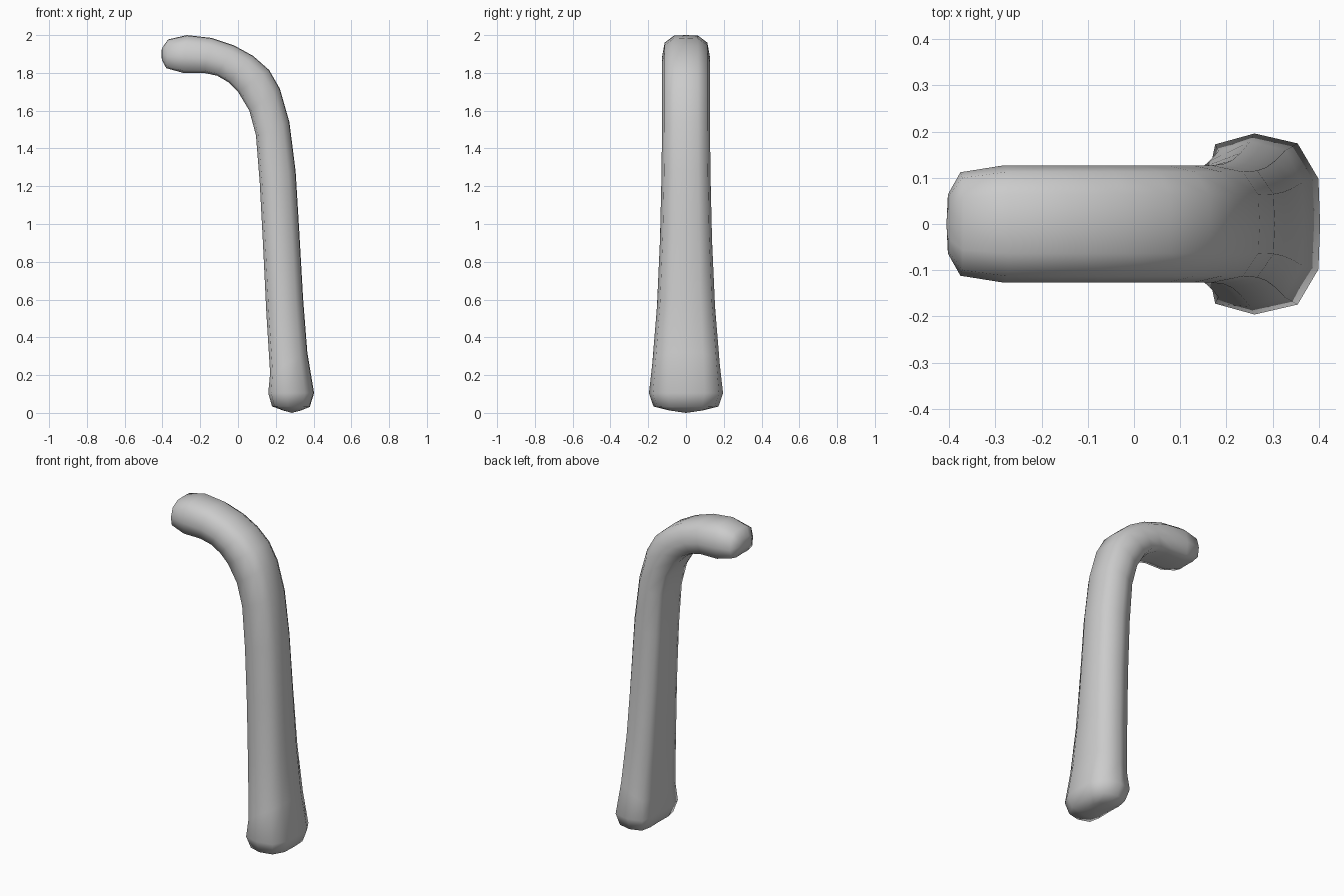
import bpy, bmesh
from mathutils import Vector

# Stations along the bent bar: outer x, z, inner x, z, half width in y
STATIONS = [
    (0.33, 0.012, 0.235, 0.014, 0.09),
    (0.38, 0.032, 0.18, 0.035, 0.172),
    (0.403, 0.105, 0.16, 0.105, 0.196),
    (0.367, 0.32, 0.17, 0.21, 0.179),
    (0.345, 0.60, 0.15, 0.53, 0.154),
    (0.325, 0.95, 0.133, 0.88, 0.138),
    (0.305, 1.28, 0.115, 1.22, 0.130),
    (0.272, 1.54, 0.095, 1.47, 0.127),
    (0.222, 1.715, 0.06, 1.60, 0.127),
    (0.165, 1.815, 0.0, 1.70, 0.127),
    (0.08, 1.89, -0.05, 1.75, 0.127),
    (-0.02, 1.945, -0.11, 1.785, 0.127),
    (-0.14, 1.985, -0.18, 1.80, 0.127),
    (-0.27, 2.0, -0.29, 1.80, 0.127),
    (-0.37, 1.977, -0.38, 1.825, 0.112),
    (-0.403, 1.93, -0.403, 1.87, 0.064),
]
# Half cross-section: across the thickness (-1 inner, 1 outer), across the width
HALF = [(1, 0), (0.97, 0.5), (0.6, 0.89), (-0.17, 1), (-0.87, 0.88), (-1, 0.5), (-0.98, 0)]
SECTION = HALF + [(u, -v) for u, v in reversed(HALF[1:-1])]

bm = bmesh.new()
rings = []
for ox, oz, ix, iz, w in STATIONS:
    outer, inner = Vector((ox, 0, oz)), Vector((ix, 0, iz))
    mid, half = (outer + inner) / 2, (outer - inner) / 2
    rings.append([bm.verts.new(mid + half * u + Vector((0, w * v, 0))) for u, v in SECTION])

# Skin between neighbouring rings
n = len(SECTION)
for a, b in zip(rings, rings[1:]):
    for i in range(n):
        j = (i + 1) % n
        bm.faces.new((a[i], a[j], b[j], b[i]))

# Rounded foot and tip caps
for ring, centre in ((rings[0], (0.285, 0, 0.0)), (rings[-1], (-0.406, 0, 1.9))):
    c = bm.verts.new(centre)
    for i in range(n):
        bm.faces.new((ring[i], ring[(i + 1) % n], c))

bmesh.ops.recalc_face_normals(bm, faces=bm.faces)
for f in bm.faces:
    f.smooth = True
mesh = bpy.data.meshes.new("bent_handle")
bm.to_mesh(mesh)
bm.free()
bpy.context.collection.objects.link(bpy.data.objects.new("bent_handle", mesh))
